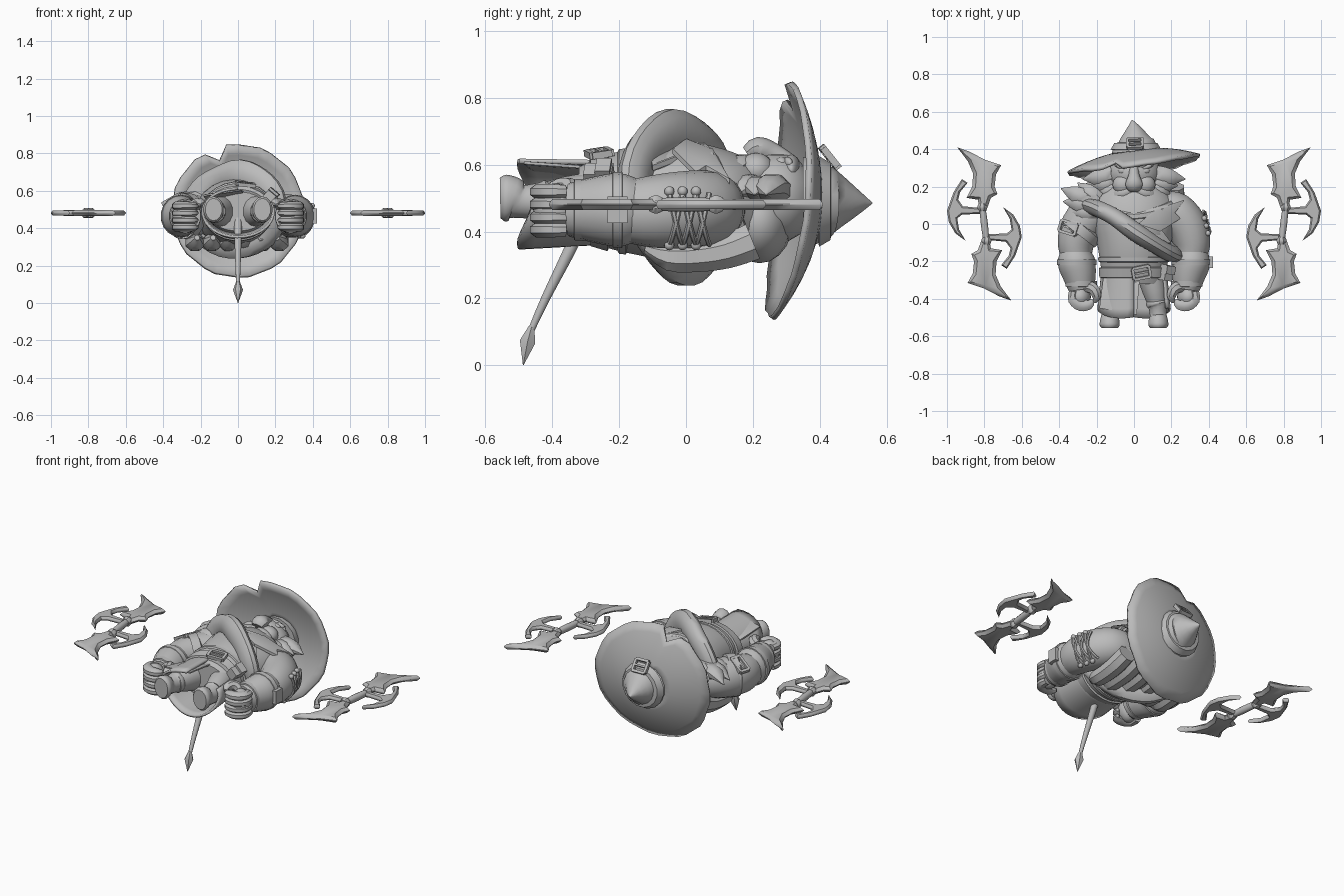
import bpy, bmesh, math, random
from mathutils import Vector, Matrix

random.seed(4)
grey = bpy.data.materials.new("plain_grey")
grey.diffuse_color = (0.5, 0.5, 0.5, 1)


def finish(name, bm):
    bmesh.ops.recalc_face_normals(bm, faces=bm.faces)
    me = bpy.data.meshes.new(name)
    bm.to_mesh(me)
    bm.free()
    ob = bpy.data.objects.new(name, me)
    me.materials.append(grey)
    bpy.context.collection.objects.link(ob)
    return ob


def loft(name, rows, ref=(0, 0, 1), n=14, closed=False, sub=3):
    """Smooth skin through rows of (x, y, z, side radius, up radius)."""
    m, pts, ref = len(rows), [], Vector(ref)
    get = lambda i: rows[i % m] if closed else rows[min(max(i, 0), m - 1)]
    for i in range(m if closed else m - 1):
        a, b, c, d = (get(i + k) for k in (-1, 0, 1, 2))
        for k in range(sub):
            t = k / sub
            pts.append([0.5 * (2 * q + (r - p) * t + (2 * p - 5 * q + 4 * r - s) * t * t
                        + (3 * q - p - 3 * r + s) * t ** 3) for p, q, r, s in zip(a, b, c, d)])
    if not closed:
        pts.append(list(rows[-1]))
    bm, rings, cnt = bmesh.new(), [], len(pts)
    for i, p in enumerate(pts):
        lo, hi = ((i - 1) % cnt, (i + 1) % cnt) if closed else (max(i - 1, 0), min(i + 1, cnt - 1))
        t = (Vector(pts[hi][:3]) - Vector(pts[lo][:3])).normalized()
        side = t.cross(ref).normalized()
        up = side.cross(t)
        rings.append([bm.verts.new(Vector(p[:3]) + side * max(p[3], .001) * math.cos(w) + up * max(p[4], .001) * math.sin(w))
                      for w in (2 * math.pi * (j + .5) / n for j in range(n))])
    for i in range(cnt if closed else cnt - 1):
        A, B = rings[i], rings[(i + 1) % cnt]
        for j in range(n):
            bm.faces.new((A[j], A[(j + 1) % n], B[(j + 1) % n], B[j]))
    if not closed:
        bm.faces.new(rings[0])
        bm.faces.new(rings[-1])
    return finish(name, bm)


def ball(name, c, r, rot=(0, 0, 0)):
    bm = bmesh.new()
    bmesh.ops.create_uvsphere(bm, u_segments=16, v_segments=10, radius=1)
    ob = finish(name, bm)
    ob.location, ob.scale, ob.rotation_euler = c, r, rot
    return ob


def box(name, c, s, rot=(0, 0, 0)):
    bm = bmesh.new()
    bmesh.ops.create_cube(bm, size=1)
    ob = finish(name, bm)
    ob.location, ob.scale, ob.rotation_euler = c, s, rot
    return ob


def slab(name, outline, e=.006, inset=.014, depth=.012):
    """Flat piece with bevelled edges, ridged on both sides."""
    bm = bmesh.new()
    top, bot = ([bm.verts.new((x, y, z + k)) for x, y, z in outline] for k in (e, -e))
    caps = [bm.faces.new(top), bm.faces.new(bot[::-1])]
    for i in range(len(top)):
        j = (i + 1) % len(top)
        bm.faces.new((top[i], bot[i], bot[j], top[j]))
    bmesh.ops.recalc_face_normals(bm, faces=bm.faces)
    bmesh.ops.inset_individual(bm, faces=caps, thickness=inset, depth=depth)
    return finish(name, bm)


def sheet(name, f, nu, nv, thick):
    bm = bmesh.new()
    g = [[bm.verts.new(f(u, v)) for v in range(nv + 1)] for u in range(nu + 1)]
    for u in range(nu):
        for v in range(nv):
            bm.faces.new((g[u][v], g[u + 1][v], g[u + 1][v + 1], g[u][v + 1]))
    bmesh.ops.remove_doubles(bm, verts=bm.verts, dist=1e-4)
    ob = finish(name, bm)
    mod = ob.modifiers.new("thickness", 'SOLIDIFY')
    mod.thickness, mod.offset = thick, 0
    return ob


def buckle(name, c, w, h, rot):
    M = Matrix.Translation(c) @ Matrix.Rotation(rot[2], 4, 'Z') @ Matrix.Rotation(rot[1], 4, 'Y') @ Matrix.Rotation(rot[0], 4, 'X')
    for x, y, sx, sy in ((-w, 0, .015, 2 * h), (w, 0, .015, 2 * h), (0, h, 2 * w, .015), (0, -h, 2 * w, .015), (0, 0, w * 1.6, .01)):
        box(name, M @ Vector((x, y, 0)), (sx, sy, .02), rot)


# torso and belt
loft("torso", [(0, -.32, .49, .165, .105), (0, -.22, .49, .18, .145), (0, -.1, .49, .2, .17),
               (0, .02, .48, .23, .185), (0, .12, .47, .22, .17), (0, .2, .46, .15, .14), (0, .25, .46, .1, .1)], n=24)
loft("belt", [(0, -.29, .49, .175, .12), (0, -.285, .49, .187, .135), (0, -.235, .49, .19, .15), (0, -.23, .49, .175, .14)], n=24, sub=1)
loft("waist_strap", [(0, -.205, .49, .18, .15), (0, -.2, .49, .192, .158), (0, -.18, .49, .194, .16), (0, -.175, .49, .185, .15)], n=24, sub=1)
buckle("belt_buckle", (.04, -.26, .635), .045, .03, (.15, .1, .2))
box("pouch", (.17, -.26, .565), (.055, .085, .06), (0, .7, -.15))
box("pouch_flap", (.178, -.245, .575), (.06, .045, .065), (0, .7, -.15))

# split coat skirt
def skirt(u, v):
    a = math.radians(90 + u * 10.5)
    t = v / 5
    y = -.25 - t * (.2 + .055 * math.cos(a + 1.2) ** 2)
    return ((.168 + .022 * t) * math.cos(a), y, .487 + (.12 + .004 * t + .01 * t * (math.sin(a) < -.3)) * math.sin(a))
sheet("coat_skirt", skirt, 28, 5, .014)
slab("front_flap", [(-.165, -.29, .55), (.03, -.29, .592), (.015, -.485, .606), (-.185, -.45, .575)], .004, .012, .002)

# legs and feet
for s in (1, -1):
    loft("leg", [(s * .085, -.26, .49, .075, .09), (s * .11, -.36, .49, .065, .075), (s * .125, -.43, .49, .05, .055)])
    loft("boot", [(s * .122, -.41, .49, .055, .058), (s * .123, -.425, .49, .06, .063), (s * .127, -.44, .49, .052, .056),
                  (s * .13, -.49, .49, .046, .05), (s * .13, -.515, .498, .052, .064), (s * .13, -.54, .5, .055, .07), (s * .13, -.556, .5, .045, .06)])

# arms, cuffs and hands
for s in (1, -1):
    loft("sleeve", [(s * .14, .115, .47, .07, .09), (s * .215, .07, .47, .108, .112), (s * .282, -.01, .465, .11, .115),
                    (s * .31, -.1, .46, .1, .108), (s * .308, -.17, .46, .085, .095)], n=18)
    loft("forearm", [(s * .31, -.15, .465, .085, .095), (s * .308, -.2, .465, .102, .11), (s * .293, -.27, .465, .092, .1),
                     (s * .28, -.35, .465, .07, .08)], n=18)
    for x, y, r in ((.306, -.205, .104), (.283, -.32, .083)):
        loft("cuff_band", [(s * x, y + .018, .465, r - .02, r - .01), (s * x, y + .014, .465, r + .004, r + .01),
                           (s * x, y - .014, .465, r + .002, r + .008), (s * x, y - .018, .465, r - .02, r - .01)], n=18, sub=1)
    ball("palm", (s * .29, -.39, .465), (.06, .066, .08))
    for k in range(4):
        z = .405 + .038 * k
        loft("finger", [(s * .325, -.36, z, .024, .021), (s * .325, -.405, z, .03, .025), (s * .285, -.435, z, .033, .025),
                        (s * .24, -.43, z, .028, .022), (s * .22, -.405, z, .01, .01)], n=8)
    loft("thumb", [(s * .265, -.33, .5, .035, .03), (s * .22, -.345, .53, .032, .03), (s * .2, -.385, .535, .026, .024), (s * .21, -.42, .525, .008, .008)], n=8)

# arm strap with buckle, lacing and plate on the other arm
loft("arm_strap", [(-.3, -.06, .465, .09, .1), (-.3, -.055, .465, .116, .124), (-.265, -.015, .465, .118, .124), (-.262, -.01, .465, .09, .1)], n=18, sub=1)
buckle("arm_buckle", (-.35, -.02, .555), .05, .03, (0, -.5, -.3))
def on_arm(y, a):
    a = math.radians(a)
    return (.283 - .25 * y + .114 * math.cos(a), y, .465 + .118 * math.sin(a), .008, .008)
for k in range(3):
    y = -.05 + .04 * k
    for y0, y1 in ((y, y + .04), (y + .04, y)):
        loft("lace", [on_arm(y0 + (y1 - y0) * i / 4, 25 - 22 * i) for i in range(5)], ref=(0, 1, 0), n=6, sub=2)
    ball("lace_knot", on_arm(y, 28)[:3], (.015, .015, .015))
    ball("lace_knot", on_arm(y, -64)[:3], (.015, .015, .015))
box("elbow_plate", (.41, -.205, .465), (.025, .06, .08))

# lumpy fur sash around the body
sash = [(-.24, .09, .5), (-.19, .08, .6), (-.1, .035, .665), (.01, -.045, .685), (.11, -.11, .645), (.18, -.15, .57), (.195, -.14, .46),
        (.15, -.08, .37), (.04, -.03, .325), (-.08, .03, .325), (-.19, .08, .39)]
fur = [(x, y, z, .078 + random.uniform(-.012, .008), .048 + random.uniform(-.005, .006)) for x, y, z in sash]
loft("fur_sash", fur, ref=(.45, .9, 0), n=12, closed=True)
for k in range(6):
    x = -.23 + .09 * k
    loft("back_fur_tuft", [(x, .2, .37, .05, .06), (x, .12, .34, .055, .055), (x, .03, .325, .055, .05), (x, -.05, .325, .05, .045), (x * .95, -.12, .35, .015, .015)], n=8)
# shoulder fur tufts
for tip, base in (((-.39, .19), (-.24, .13)), ((-.38, .12), (-.22, .1)), ((-.35, .05), (-.2, .07)), ((-.3, .22), (-.2, .13))):
    loft("shoulder_tuft", [(*base, .55, .05, .05), ((tip[0] + base[0]) / 2, (tip[1] + base[1]) / 2, .555, .045, .035), (*tip, .52, .002, .002)], n=8)
# open collar
slab("collar", [(.02, .0, .67), (.12, .08, .64), (.27, .13, .55), (.22, .06, .59), (.25, .03, .57), (.14, -.04, .64)], .008, .01, .003)
slab("chest_flap", [(-.02, .07, .64), (.08, .06, .65), (.2, -.1, .59), (.14, -.11, .63)], .008, .01, .003)
loft("neck_roll", [(.2, .1, .52, .03, .04), (.14, .07, .61, .03, .03), (0, .04, .64, .03, .03), (-.14, .07, .61, .03, .03), (-.2, .1, .52, .03, .04),
                   (-.14, .16, .36, .04, .04), (.14, .16, .36, .04, .04)], ref=(0, 1, 0), closed=True, n=8)

# head and face
ball("head", (0, .27, .5), (.145, .12, .135))
ball("back_hair", (0, .22, .43), (.16, .1, .125))
ball("brow", (0, .315, .585), (.105, .03, .045))
loft("nose", [(0, .32, .6, .025, .025), (0, .26, .63, .03, .035), (0, .215, .645, .048, .038), (0, .185, .63, .035, .025)], n=10)
for s in (1, -1):
    ball("cheek", (s * .055, .21, .585), (.06, .055, .05))
    ball("eye", (s * .06, .285, .605), (.025, .02, .018))
    ball("eyelid", (s * .062, .303, .605), (.035, .014, .018), (0, 0, s * .3))
    loft("moustache", [(s * .01, .185, .61, .02, .02), (s * .06, .165, .605, .035, .025), (s * .105, .14, .58, .025, .02), (s * .135, .12, .56, .002, .002)], n=8)
    for tx, ty, bx, by, r in ((.275, .24, .1, .27, .05), (.235, .205, .1, .23, .045), (.2, .15, .09, .2, .05), (.15, .1, .07, .17, .05)):
        loft("mane_tuft", [(s * bx, by, .52, r, r), (s * (bx + tx) / 2, (by + ty) / 2 - .005, .53, r, r * .8), (s * tx, ty, .51, .002, .002)], n=8)
ball("mouth", (0, .16, .59), (.045, .03, .03))
for x in (-.06, 0, .06):
    loft("beard_lock", [(x, .18, .56, .05, .05), (x, .12, .575, .05, .05), (x * .8, .06 + abs(x) * .4, .6, .004, .004)], n=8)

# wide notched hat
def brim(u, v):
    u %= 36
    R = {11: .285, 12: .345}.get(u, .352 + .004 * math.sin(u * 2.1))
    r = .1 + (R - .1) * v / 5
    a = math.radians(u * 10)
    x, z = r * math.cos(a), r * math.sin(a)
    q = r / .355
    return (x, .392 - (.075 + .035 * math.sin(a) ** 2) * q * q + .13 * x + .08 * z * q, .493 + z)
sheet("hat_brim", brim, 36, 5, .018)
loft("hat_crown", [(.01, .35, .49, .135, .135), (.01, .39, .49, .128, .13), (.01, .425, .49, .108, .11), (.005, .445, .49, .092, .095),
                   (0, .5, .487, .05, .05), (-.01, .557, .485, .002, .002)], n=16, sub=2)
loft("hat_band", [(.01, .395, .49, .12, .12), (.01, .398, .49, .138, .138), (.01, .432, .49, .118, .118), (.01, .435, .49, .1, .1)], n=16, sub=1)
buckle("hat_buckle", (.005, .43, .622), .04, .035, (-.9, 0, .05))

# tail with pointed tip
loft("tail", [(0, -.3, .45, .022, .022), (0, -.35, .34, .019, .019), (0, -.42, .2, .014, .014), (0, -.465, .1, .01, .01)], ref=(1, 0, 0), n=10)
loft("tail_tip", [(0, -.462, .115, .01, .01), (0, -.474, .07, .027, .027), (0, -.487, 0, .001, .001)], ref=(1, 0, 0), n=6, sub=1)

# pair of double-ended blades
blade = [(.945, .41), (.88, .387), (.8, .345), (.71, .315), (.738, .265), (.745, .2), (.73, .16), (.765, .14), (.79, .07), (.825, .07),
         (.835, .13), (.895, .14), (.865, .2), (.86, .27), (.888, .335)]
hook = [(.92, .24), (.965, .17), (1.0, .07), (.99, .01), (.955, -.05), (.9, -.09), (.935, -.03), (.945, .03), (.92, .05), (.82, .055),
        (.82, .085), (.915, .095), (.94, .13), (.93, .17), (.89, .22)]
for s in (1, -1):
    for k in (1, -1):
        place = lambda pts: [(s * (.8 + k * (x - .8)), k * y, .481) for x, y in pts]
        slab("long_blade", place(blade), .002, .018, .015)
        slab("hook_blade", place(hook), .002, .009, .011)
        (x, y, z), = place([(.812, .09)])
        loft("grip_collar", [(x, y - .02, z, .02, .022), (x, y, z, .028, .03), (x, y + .02, z, .02, .022)], n=8)
    loft("grip", [(s * .785, -.13, .481, .014, .016), (s * .8, 0, .481, .02, .022), (s * .815, .13, .481, .014, .016)], n=10)

bpy.ops.object.select_all(action='SELECT')
bpy.context.view_layer.objects.active = bpy.context.selected_objects[0]
bpy.ops.object.shade_smooth_by_angle(angle=math.radians(40))
